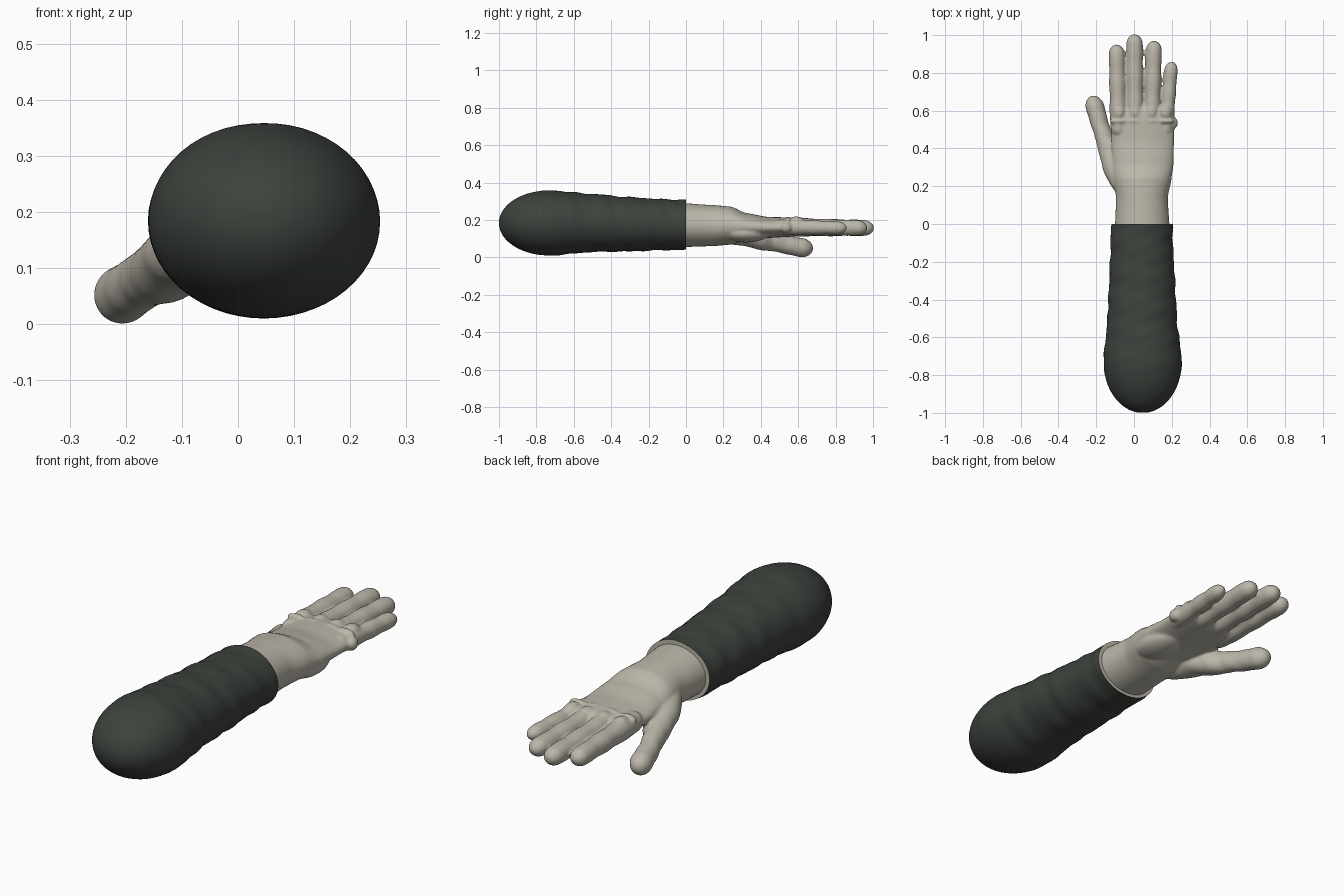
import bpy, bmesh, math
from mathutils import Matrix, Vector

cube = bpy.data.objects.get("Cube")
if cube:
    bpy.data.objects.remove(cube, do_unlink=True)


def material(name, rgb):
    mat = bpy.data.materials.new(name)
    mat.use_nodes = True
    mat.diffuse_color = (*rgb, 1)
    bsdf = mat.node_tree.nodes["Principled BSDF"]
    bsdf.inputs["Base Color"].default_value = (*rgb, 1)
    bsdf.inputs["Roughness"].default_value = 0.8
    return mat


GLOVE = material("pale_glove", (0.50, 0.47, 0.40))
CLOTH = material("dark_green_cloth", (0.046, 0.055, 0.046))


def sample(stations, y):
    """Smoothly interpolate (y, x centre, z centre, x radius, z radius)."""
    for a, b in zip(stations, stations[1:]):
        if y <= b[0]:
            break
    t = min(max((y - a[0]) / (b[0] - a[0]), 0), 1)
    t = 0.5 * t + 0.5 * t * t * (3 - 2 * t)
    return [p + (q - p) * t for p, q in zip(a[1:], b[1:])]


def loft(bm, stations, steps, sides, start_cap=0, end_cap=0, wrinkle=None):
    """Skin elliptical rings along y; a cap length rounds that end."""
    y0, y1 = stations[0][0], stations[-1][0]
    rings = []
    for i in range(steps + 1):
        # Cosine spacing keeps the rounded ends dense
        u = i / steps
        if start_cap or end_cap:
            u = (1 - math.cos(math.pi * (0.02 + 0.96 * u))) / 2
        y = y0 + (y1 - y0) * u
        cx, cz, rx, rz = sample(stations, y)
        f = 1
        if start_cap and y < y0 + start_cap:
            f = math.sqrt(max(1 - ((y0 + start_cap - y) / start_cap) ** 2, 0))
        if end_cap and y > y1 - end_cap:
            f = math.sqrt(max(1 - ((y - y1 + end_cap) / end_cap) ** 2, 0))
        ring = []
        for k in range(sides):
            a = 2 * math.pi * k / sides
            g = f * (1 + (wrinkle(y, a) if wrinkle else 0))
            ring.append(bm.verts.new((cx + rx * g * math.cos(a), y,
                                      cz + rz * g * math.sin(a))))
        rings.append(ring)
    for r, s in zip(rings, rings[1:]):
        for k in range(sides):
            n = (k + 1) % sides
            bm.faces.new((r[k], r[n], s[n], s[k]))
    bm.faces.new(rings[0])
    return bm.faces.new(rings[-1])


def blob(bm, centre, size):
    bmesh.ops.create_uvsphere(bm, u_segments=20, v_segments=12, radius=1,
                              matrix=Matrix.Translation(centre)
                              @ Matrix.Diagonal((*size, 1)))


def finish(bm, name, mats):
    bmesh.ops.recalc_face_normals(bm, faces=bm.faces[:])
    mesh = bpy.data.meshes.new(name)
    bm.to_mesh(mesh)
    bm.free()
    for m in mats:
        mesh.materials.append(m)
    mesh.polygons.foreach_set("use_smooth", [True] * len(mesh.polygons))
    obj = bpy.data.objects.new(name, mesh)
    bpy.context.collection.objects.link(obj)
    return obj


# Sleeve: wrinkled cloth with a rounded elbow end
def folds(y, a):
    fade = min(max((y + 0.85) / 0.3, 0), 1)
    return fade * (0.012 * math.sin(42 * y + 2 * math.sin(a + 1))
                   + 0.008 * math.sin(67 * y - 3 * math.cos(a) + 2 * a))


bm = bmesh.new()
cap = loft(bm, [(-1.0, 0.046, 0.184, 0.207, 0.174),
                (-0.72, 0.046, 0.184, 0.207, 0.174),
                (-0.50, 0.043, 0.184, 0.184, 0.155),
                (-0.30, 0.043, 0.177, 0.174, 0.145),
                (-0.12, 0.041, 0.175, 0.165, 0.136),
                (0.0, 0.042, 0.174, 0.163, 0.134)],
           90, 56, start_cap=0.27, wrinkle=folds)
# Pale lining shows at the cuff opening
cap.material_index = 1
sleeve = finish(bm, "sleeve", [CLOTH, GLOVE])
bpy.context.view_layer.objects.active = sleeve
sleeve.select_set(True)
bpy.ops.object.shade_smooth_by_angle(angle=math.radians(50))

# Glove: wrist and palm
bm = bmesh.new()
loft(bm, [(-0.05, 0.044, 0.173, 0.146, 0.119),
          (0.14, 0.042, 0.170, 0.137, 0.110),
          (0.24, 0.044, 0.170, 0.155, 0.102),
          (0.32, 0.048, 0.165, 0.162, 0.072),
          (0.44, 0.046, 0.160, 0.166, 0.056),
          (0.55, 0.048, 0.162, 0.168, 0.052),
          (0.64, 0.048, 0.160, 0.155, 0.042)],
     40, 40, end_cap=0.05)

# Fingers, each swelling slightly at the joints
for x0, x1, tip, r in [(-0.080, -0.092, 0.95, 0.043),
                       (0.006, 0.003, 1.005, 0.044),
                       (0.092, 0.106, 0.97, 0.043),
                       (0.166, 0.199, 0.86, 0.036)]:
    base = 0.46
    stations = []
    for t, swell in [(0, 0.95), (0.3, 1.08), (0.45, 0.99), (0.58, 1.06),
                     (0.72, 0.97), (0.82, 1.02), (1, 0.96)]:
        stations.append((base + (tip - base) * t, x0 + (x1 - x0) * t,
                         0.163 - 0.006 * t, r * swell,
                         r * swell * (1.12 - 0.16 * t)))
    loft(bm, stations, 40, 20, start_cap=0.04, end_cap=0.05)
    # Knuckle, and the folded ridge behind it
    blob(bm, (x0, 0.59, 0.185), (0.036, 0.045, 0.034))
    blob(bm, (x0, 0.545, 0.197), (0.05, 0.014, 0.02))

# Outer knuckle point and heel of the palm
blob(bm, (0.205, 0.535, 0.16), (0.028, 0.032, 0.03))
blob(bm, (0.12, 0.32, 0.13), (0.085, 0.13, 0.05))

# Thumb, dropping below the palm
loft(bm, [(0.14, -0.03, 0.155, 0.065, 0.075),
          (0.30, -0.09, 0.125, 0.078, 0.062),
          (0.41, -0.130, 0.095, 0.064, 0.058),
          (0.47, -0.160, 0.083, 0.050, 0.051),
          (0.55, -0.188, 0.064, 0.049, 0.050),
          (0.62, -0.206, 0.052, 0.051, 0.052),
          (0.68, -0.214, 0.049, 0.048, 0.049)],
     44, 24, start_cap=0.06, end_cap=0.06)

# Fuse everything into one continuous skin
glove = finish(bm, "gloved_hand", [GLOVE])
fuse = glove.modifiers.new("fuse", "REMESH")
fuse.mode = "VOXEL"
fuse.voxel_size = 0.0065
fuse.use_smooth_shade = True
soften = glove.modifiers.new("soften", "SMOOTH")
soften.factor = 0.5
soften.iterations = 5
